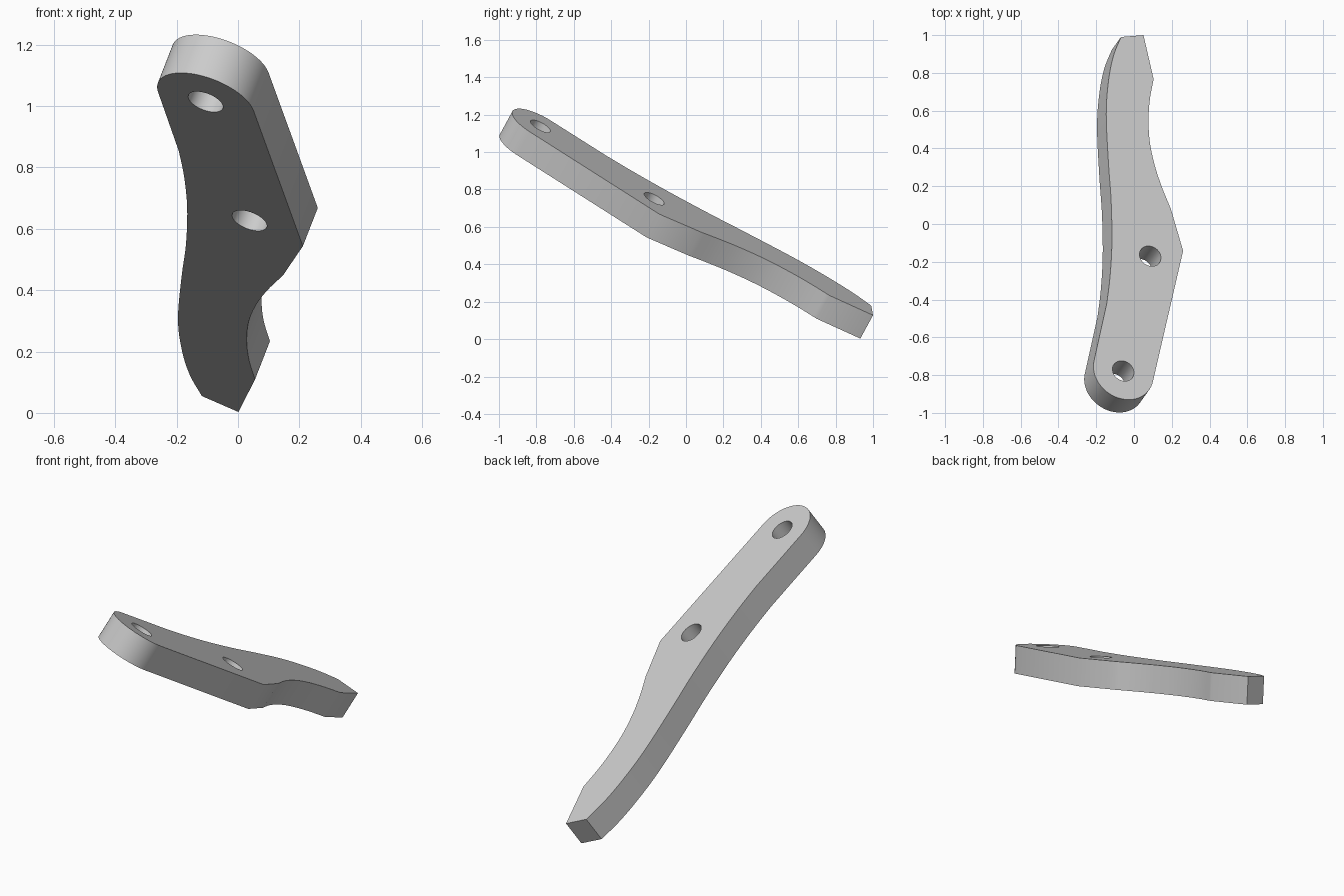
import bpy, bmesh, math
from mathutils import Vector

cube = bpy.data.objects.get("Cube")
if cube:
    bpy.data.objects.remove(cube, do_unlink=True)

# Tilted plane of the plate's upper face
THICK = 0.15
normal = Vector((0.39, 0.545, 1)).normalized()
u = (Vector((1, 0, 0)) - normal * normal.x).normalized()
v = normal.cross(u)


def on_plane(x, y):
    return Vector((x, y, 0.692 - 0.39 * x - 0.545 * y))


def spline(pts, steps=6):
    """Smooth curve through the points."""
    p = [Vector(q) for q in pts]
    p = [2 * p[0] - p[1]] + p + [2 * p[-1] - p[-2]]
    out = []
    for a, b, c, d in zip(p, p[1:], p[2:], p[3:]):
        for i in range(steps):
            t = i / steps
            out.append(0.5 * (2 * b + (c - a) * t + (2 * a - 5 * b + 4 * c - d) * t ** 2
                              + (3 * b - a - 3 * c + d) * t ** 3))
    return out + [p[-2]]


# Outline pieces: hollow right side, elbow, round cap, long left curve
right_curve = spline([(0.104, 0.767), (0.084, 0.66), (0.077, 0.555), (0.083, 0.44),
                      (0.108, 0.317), (0.146, 0.2), (0.195, 0.08)])
elbow = (0.26, -0.142)
left_curve = spline([(-0.144, -0.42), (-0.127, -0.28), (-0.117, -0.1), (-0.121, 0.12),
                     (-0.135, 0.32), (-0.147, 0.58), (-0.135, 0.757),
                     (-0.109, 0.89), (-0.069, 0.99)])
cap_center, cap_radius = on_plane(-0.056, -0.78), 0.168


def tangent_angle(point, side):
    w = point - cap_center
    return math.atan2(w.dot(v), w.dot(u)) + side * math.acos(cap_radius / w.length)


start = tangent_angle(on_plane(*elbow), -1)
end = tangent_angle(on_plane(*left_curve[0]), 1) - 2 * math.pi
STEPS = 40
cap = []
for i in range(STEPS + 1):
    a = start + (end - start) * i / STEPS
    cap.append(cap_center + cap_radius * (u * math.cos(a) + v * math.sin(a)))

outline = [on_plane(*p) for p in [(0.05, 1.0)] + right_curve + [elbow]]
outline += cap + [on_plane(*p) for p in left_curve]

# Plate body
bm = bmesh.new()
top = [bm.verts.new(p) for p in outline]
low = [bm.verts.new(p - normal * THICK) for p in outline]
bm.faces.new(top)
bm.faces.new(low[::-1])
for i in range(len(top)):
    j = (i + 1) % len(top)
    bm.faces.new((top[i], low[i], low[j], top[j]))
bmesh.ops.recalc_face_normals(bm, faces=bm.faces)
mesh = bpy.data.meshes.new("lever_plate")
bm.to_mesh(mesh)
bm.free()
plate = bpy.data.objects.new("lever_plate", mesh)
bpy.context.collection.objects.link(plate)

grey = bpy.data.materials.new("plain_grey")
grey.use_nodes = True
grey.diffuse_color = (0.6, 0.6, 0.6, 1)
grey.node_tree.nodes["Principled BSDF"].inputs["Base Color"].default_value = (0.6, 0.6, 0.6, 1)
mesh.materials.append(grey)

# Two bolt holes, drilled square to the plate
cutters = []
for name, x, y in (("end_hole_cutter", -0.057, -0.778), ("middle_hole_cutter", 0.086, -0.17)):
    bpy.ops.mesh.primitive_cylinder_add(vertices=40, radius=0.06, depth=0.4,
                                        location=on_plane(x, y) - normal * THICK / 2,
                                        rotation=normal.to_track_quat("Z", "Y").to_euler())
    cutter = bpy.context.object
    cutter.name = name
    cutter.data.materials.append(grey)
    cutters.append(cutter)
    mod = plate.modifiers.new(name, "BOOLEAN")
    mod.operation = "DIFFERENCE"
    mod.solver = "EXACT"
    mod.object = cutter

bpy.ops.object.select_all(action="DESELECT")
plate.select_set(True)
bpy.context.view_layer.objects.active = plate
for mod in list(plate.modifiers):
    bpy.ops.object.modifier_apply(modifier=mod.name)
for cutter in cutters:
    bpy.data.objects.remove(cutter, do_unlink=True)
bpy.ops.object.shade_smooth_by_angle(angle=math.radians(30))
